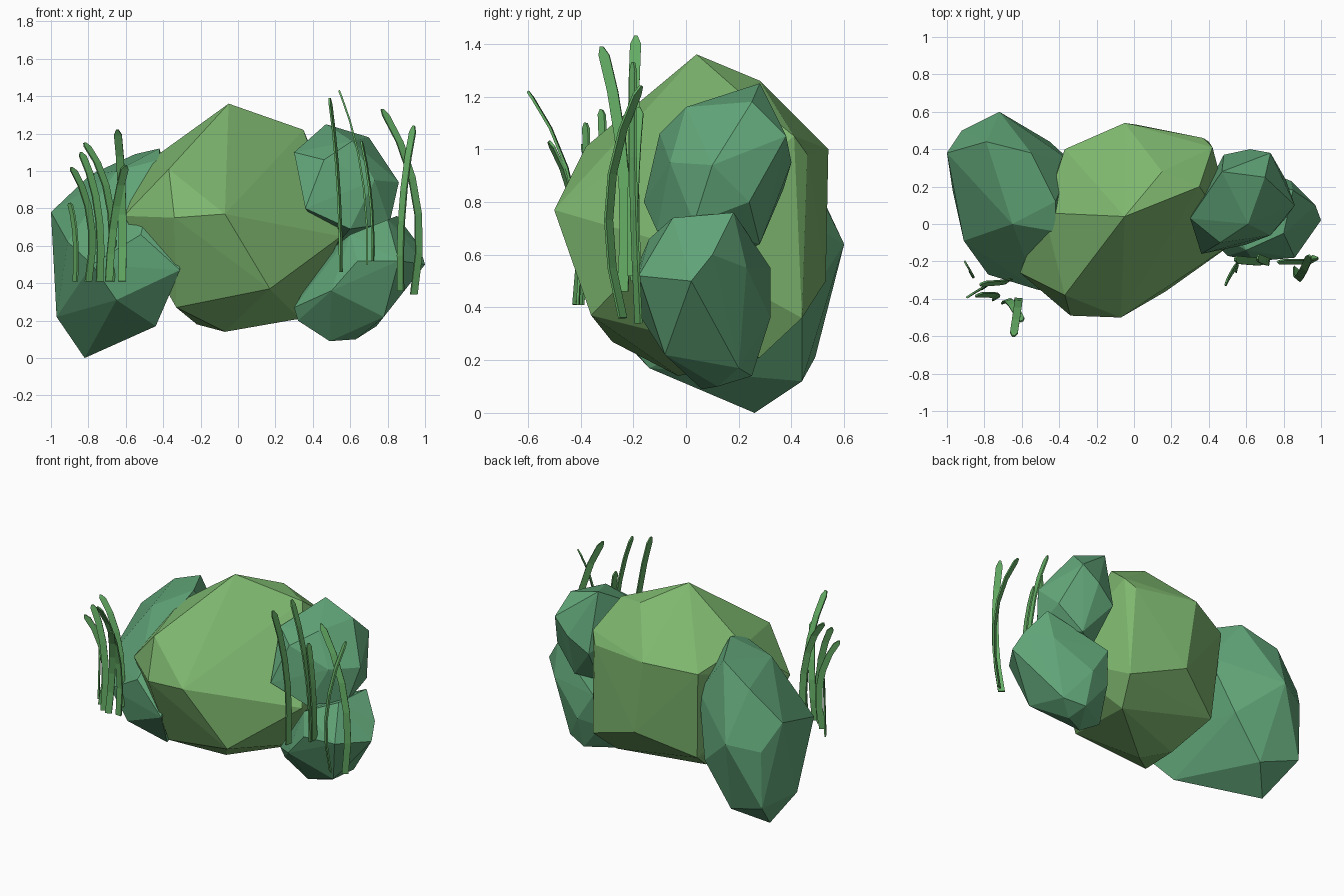
import bpy, bmesh, math
from mathutils import Vector


def material(name, rgb):
    m = bpy.data.materials.new(name)
    m.diffuse_color = (*rgb, 1)
    return m


LIGHT = material("light_leaf", (0.21, 0.48, 0.16))
DARK = material("dark_leaf", (0.12, 0.38, 0.19))
GRASS = material("grass", (0.13, 0.42, 0.13))


def finish(bm, name, mat):
    bmesh.ops.recalc_face_normals(bm, faces=bm.faces[:])
    me = bpy.data.meshes.new(name)
    bm.to_mesh(me)
    bm.free()
    me.materials.append(mat)
    ob = bpy.data.objects.new(name, me)
    bpy.context.collection.objects.link(ob)
    return ob


# Faceted bush: convex hull around a few corner points
def bush(name, corners, mat):
    bm = bmesh.new()
    for c in corners:
        bm.verts.new(c)
    bmesh.ops.convex_hull(bm, input=bm.verts[:])
    loose = [v for v in bm.verts if not v.link_faces]
    bmesh.ops.delete(bm, geom=loose, context='VERTS')
    return finish(bm, name, mat)


# Grass blade: thin rectangular strip along a bent path with a pointed tip
def blade(name, base, mid, tip, turn, width=0.042, thick=0.01, steps=5):
    a, m, b = Vector(base), Vector(mid), Vector(tip)
    ctrl = 2 * m - (a + b) / 2
    side = Vector((math.cos(math.radians(turn)), math.sin(math.radians(turn)), 0))
    bm = bmesh.new()
    prev = None
    ts = [i / steps for i in range(steps)] + [0.96, 1.0]
    for t in ts:
        p = (1 - t) ** 2 * a + 2 * t * (1 - t) * ctrl + t * t * b
        d = (2 * (1 - t) * (ctrl - a) + 2 * t * (b - ctrl)).normalized()
        n = d.cross(side).normalized()
        w = width * (0.3 if t == 1 else 1) / 2
        ring = [bm.verts.new(p + side * (w * i) + n * (thick / 2 * j))
                for i, j in ((-1, -1), (1, -1), (1, 1), (-1, 1))]
        if prev:
            for k in range(4):
                bm.faces.new((prev[k], prev[(k + 1) % 4], ring[(k + 1) % 4], ring[k]))
        else:
            bm.faces.new(ring)
        prev = ring
    bm.faces.new(prev)
    return finish(bm, name, GRASS)


# Large middle bush
bush("middle_bush", [
    (-0.05, 0.04, 1.36), (0.35, 0.20, 1.22), (0.15, 0.28, 1.26), (0.42, 0.41, 1.05),
    (0.37, 0.46, 0.98), (-0.37, -0.38, 1.01), (-0.34, -0.49, 0.75), (-0.07, -0.50, 0.77),
    (0.17, -0.36, 0.37), (0.55, -0.09, 0.65), (-0.07, -0.03, 0.14), (0.33, 0.28, 0.21),
    (0.40, 0.44, 0.36), (-0.33, -0.28, 0.27), (-0.22, 0.10, 0.18), (-0.05, 0.54, 1.0),
    (0.02, 0.53, 0.5), (-0.37, 0.40, 0.95), (-0.33, 0.35, 0.35), (-0.48, 0.06, 1.05),
    (-0.61, -0.26, 0.76),
], LIGHT)

# Left bush
bush("left_bush", [
    (-0.82, 0.26, 0.0), (-0.97, 0.18, 0.22), (-1.0, 0.38, 0.78), (-0.92, 0.50, 0.60),
    (-0.72, 0.60, 0.64), (-0.79, 0.44, 0.98), (-0.55, 0.38, 1.09), (-0.42, 0.12, 1.12),
    (-0.42, -0.04, 1.06), (-0.65, 0.0, 1.0), (-0.91, -0.09, 0.62), (-0.78, -0.27, 0.50),
    (-0.65, -0.27, 0.31), (-0.52, -0.35, 0.66), (-0.44, -0.14, 0.17), (-0.31, -0.39, 0.47),
    (-0.33, 0.33, 0.80), (-0.65, 0.44, 0.12), (-0.92, 0.49, 0.21), (-0.45, 0.44, 0.40),
], DARK)

# Right upper bush
bush("right_upper_bush", [
    (0.47, 0.28, 1.25), (0.61, 0.0, 1.16), (0.70, 0.25, 1.18), (0.73, 0.38, 1.05),
    (0.86, 0.10, 0.94), (0.81, 0.03, 0.72), (0.46, -0.10, 1.06), (0.36, -0.16, 0.80),
    (0.60, -0.11, 0.69), (0.30, 0.03, 1.10), (0.73, -0.06, 0.95), (0.62, 0.40, 0.95),
    (0.81, 0.24, 0.80), (0.52, 0.20, 0.60), (0.65, 0.28, 0.64), (0.48, 0.37, 0.85),
], DARK)

# Right lower bush
bush("right_lower_bush", [
    (0.49, 0.06, 0.09), (0.63, 0.12, 0.10), (0.74, 0.20, 0.17), (0.60, 0.25, 0.14),
    (1.0, 0.02, 0.50), (0.97, 0.10, 0.60), (0.85, 0.18, 0.76), (0.80, -0.05, 0.74),
    (0.60, -0.14, 0.66), (0.64, -0.20, 0.52), (0.86, -0.18, 0.52), (0.30, 0.03, 0.27),
    (0.32, 0.05, 0.20), (0.50, -0.17, 0.36), (0.84, 0.23, 0.55), (0.48, 0.32, 0.55),
    (0.60, 0.32, 0.36), (0.78, -0.08, 0.22), (0.45, 0.28, 0.33), (0.46, 0.12, 0.55),
], DARK)

# Grass tufts: base, middle, tip, facing angle
left_tuft = [
    ((-0.62, -0.41, 0.41), (-0.62, -0.43, 0.85), (-0.645, -0.60, 1.22), -5),
    ((-0.69, -0.42, 0.41), (-0.66, -0.42, 0.75), (-0.60, -0.52, 1.03), 20),
    ((-0.74, -0.40, 0.41), (-0.75, -0.38, 0.80), (-0.84, -0.38, 1.10), 30),
    ((-0.68, -0.30, 0.41), (-0.69, -0.31, 0.85), (-0.82, -0.32, 1.15), 35),
    ((-0.80, -0.34, 0.41), (-0.79, -0.33, 0.75), (-0.89, -0.39, 1.02), 35),
    ((-0.87, -0.27, 0.41), (-0.87, -0.26, 0.65), (-0.90, -0.21, 0.83), -60),
]
right_tuft = [
    ((0.55, -0.24, 0.46), (0.535, -0.24, 0.95), (0.49, -0.32, 1.39), 75),
    ((0.69, -0.19, 0.50), (0.66, -0.20, 1.0), (0.54, -0.19, 1.43), 90),
    ((0.94, -0.18, 0.34), (0.95, -0.20, 0.87), (0.77, -0.20, 1.33), 30),
    ((0.87, -0.24, 0.36), (0.88, -0.29, 0.82), (0.94, -0.17, 1.24), -40),
    ((0.72, -0.20, 0.52), (0.71, -0.20, 0.85), (0.66, -0.18, 1.16), 80),
]
for label, tuft in (("left", left_tuft), ("right", right_tuft)):
    for i, (base, mid, tip, turn) in enumerate(tuft, 1):
        blade(f"{label}_grass_blade_{i}", base, mid, tip, turn)
